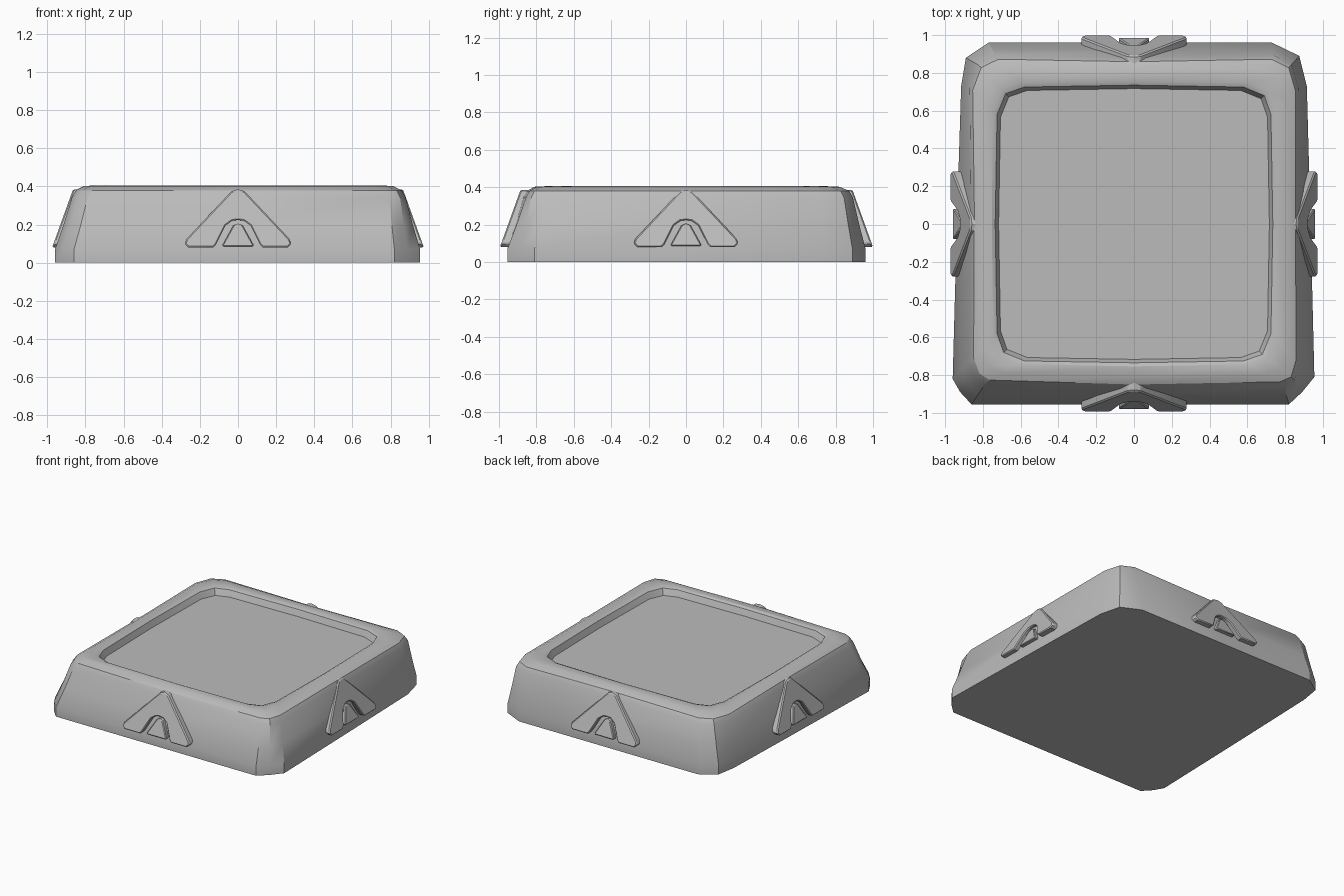
import bpy, bmesh, math
from mathutils import Matrix, Vector

if "Cube" in bpy.data.objects:
    bpy.data.objects.remove(bpy.data.objects["Cube"])

stone = bpy.data.materials.new("grey_stone")
stone.diffuse_color = (0.5, 0.5, 0.5, 1)
stone.use_nodes = True
stone.node_tree.nodes["Principled BSDF"].inputs["Base Color"].default_value = stone.diffuse_color


def finish(bm, name, angle):
    bmesh.ops.recalc_face_normals(bm, faces=bm.faces)
    mesh = bpy.data.meshes.new(name)
    bm.to_mesh(mesh)
    bm.free()
    mesh.materials.append(stone)
    ob = bpy.data.objects.new(name, mesh)
    bpy.context.collection.objects.link(ob)
    bpy.ops.object.select_all(action='DESELECT')
    bpy.context.view_layer.objects.active = ob
    ob.select_set(True)
    bpy.ops.object.shade_smooth_by_angle(angle=math.radians(angle))
    return ob


def loft(bm, rings):
    """Skin a stack of closed rings and cap both ends."""
    loops = [[bm.verts.new(p) for p in r] for r in rings]
    n = len(loops[0])
    for a, b in zip(loops, loops[1:]):
        for i in range(n):
            j = (i + 1) % n
            bm.faces.new((a[i], a[j], b[j], b[i]))
    bm.faces.new(loops[0][::-1])
    bm.faces.new(loops[-1])


# Slab: uneven hand-cut outlines, counter-clockwise from the front left
base = [(-.86, -.955), (0, -.955), (.82, -.955), (.89, -.89), (.955, -.81), (.935, 0),
        (.915, .73), (.875, .89), (.73, .96), (0, .96), (-.77, .96), (-.89, .88),
        (-.915, .73), (-.935, .1), (-.96, -.82), (-.92, -.89)]
shoulder = [(-.78, -.835), (0, -.86), (.79, -.845), (.845, -.82), (.87, -.73), (.865, 0),
            (.865, .72), (.83, .84), (.74, .885), (0, .87), (-.73, .885), (-.82, .84),
            (-.865, .72), (-.855, .1), (-.86, -.72), (-.83, -.80)]
# Recess outline: one quarter repeated round
quarter = [(-.58, -.725), (0, -.735), (.58, -.725), (.68, -.69)]
lip = [tuple(Matrix.Rotation(math.pi / 2 * k, 2) @ Vector(p))
       for k in range(4) for p in quarter]


def ring(a, b, t, z):
    return [(p[0] + (q[0] - p[0]) * t, p[1] + (q[1] - p[1]) * t, z) for p, q in zip(a, b)]


bm = bmesh.new()
loft(bm, [ring(base, base, 0, 0), ring(base, base, 0, .07),
          ring(base, shoulder, .45, .20), ring(base, shoulder, .9, .345),
          ring(shoulder, lip, .08, .38), ring(shoulder, lip, .4, .402),
          ring(shoulder, lip, .85, .405), ring(shoulder, lip, 1, .395),
          [(x * .975, y * .975, .35) for x, y, z in ring(lip, lip, 0, 0)]])
finish(bm, "slab", 28)

# Raised ornaments on the four sides
arrow_half = [(0, .385), (.035, .375), (.27, .125), (.28, .10), (.26, .08),
              (.13, .08), (.115, .095), (.065, .195), (.03, .22), (0, .224)]
wedge_half = [(0, .205), (.025, .195), (.08, .095), (.08, .085), (0, .085)]


def plate(name, half, reach, angle, bevel):
    """Extrude a mirrored outline whose face leans back with height."""
    outline = half + [(-x, z) for x, z in half[::-1] if x > 0]
    bm = bmesh.new()
    loft(bm, [[(x, -(reach - (z - .08) * .36 - d), z) for x, z in outline] for d in (.08, 0)])
    bm.transform(Matrix.Rotation(angle, 4, 'Z'))
    ob = finish(bm, name, 30)
    mod = ob.modifiers.new("edge", 'BEVEL')
    mod.width = bevel
    mod.segments = 1
    mod.limit_method = 'ANGLE'
    mod.angle_limit = math.radians(50)


for side, k, reach in (("front", 0, .995), ("right", 1, .975),
                       ("back", 2, 1.0), ("left", 3, .975)):
    plate(side + "_arrow", arrow_half, reach, k * math.pi / 2, .007)
    plate(side + "_wedge", wedge_half, reach - .012, k * math.pi / 2, .005)
